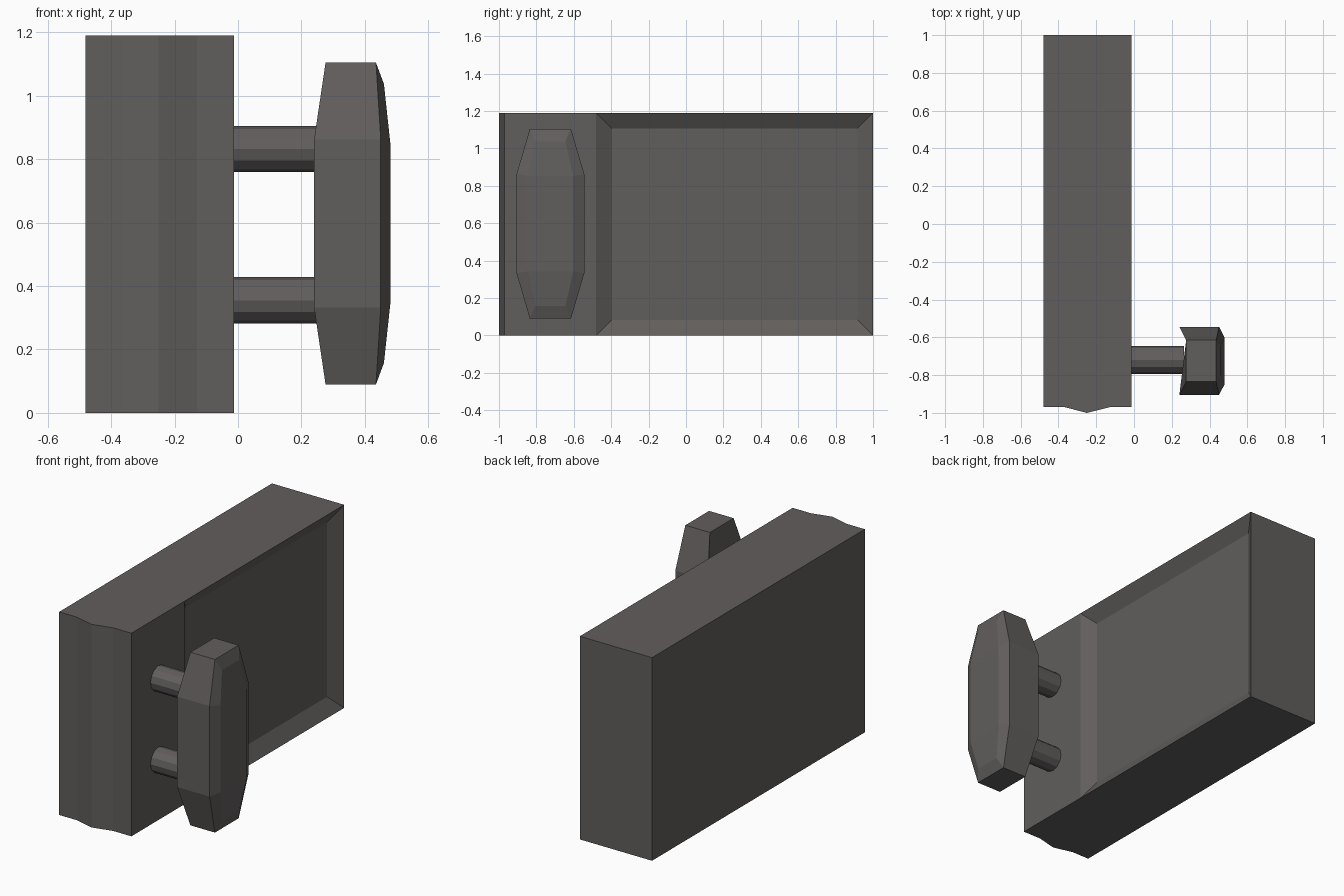
import bpy, bmesh, math
from mathutils import Matrix

if "Cube" in bpy.data.objects:
    bpy.data.objects.remove(bpy.data.objects["Cube"])

mat = bpy.data.materials.new("dark warm grey")
mat.diffuse_color = (0.12, 0.112, 0.108, 1)
mat.use_nodes = True
mat.node_tree.nodes["Principled BSDF"].inputs["Base Color"].default_value = mat.diffuse_color


def finish(bm, name):
    bmesh.ops.recalc_face_normals(bm, faces=bm.faces)
    me = bpy.data.meshes.new(name)
    bm.to_mesh(me)
    bm.free()
    me.materials.append(mat)
    ob = bpy.data.objects.new(name, me)
    bpy.context.collection.objects.link(ob)
    return ob


# body: prism with a pointed front and a recessed panel on the right side
H = 1.19
profile = [(-0.48, -0.97), (-0.365, -0.97), (-0.25, -1), (-0.13, -0.97),
           (-0.012, -0.97), (-0.012, -0.48), (-0.012, 1), (-0.48, 1)]
bm = bmesh.new()
low = [bm.verts.new((x, y, 0)) for x, y in profile]
high = [bm.verts.new((x, y, H)) for x, y in profile]
bm.faces.new(low[::-1])
bm.faces.new(high)
n = len(profile)
sides = [bm.faces.new((low[i], low[(i + 1) % n], high[(i + 1) % n], high[i])) for i in range(n)]
bm.normal_update()
bmesh.ops.inset_individual(bm, faces=[sides[5]], thickness=0.118, depth=-0.052)
finish(bm, "body")

# two round posts holding the grip
for name, z in (("upper_post", 0.832), ("lower_post", 0.355)):
    bm = bmesh.new()
    bmesh.ops.create_cone(bm, cap_ends=True, segments=12, radius1=0.073, radius2=0.073, depth=0.285,
                          matrix=Matrix.Translation((0.122, -0.72, z)) @ Matrix.Rotation(math.pi / 2, 4, 'Y'))
    finish(bm, name)

# grip: stretched octagon rings, bevelled toward the outer face
CY, CZ = -0.725, 0.597


def ring(bm, x_mid, x_end, wide, narrow, z_mid, z_end):
    pts = [(x_end, narrow, z_end), (x_end, -narrow, z_end), (x_mid, -wide, z_mid), (x_mid, -wide, -z_mid),
           (x_end, -narrow, -z_end), (x_end, narrow, -z_end), (x_mid, wide, -z_mid), (x_mid, wide, z_mid)]
    return [bm.verts.new((x, CY + y, CZ + z)) for x, y, z in pts]


bm = bmesh.new()
rings = [ring(bm, 0.24, 0.276, 0.181, 0.11, 0.265, 0.507),
         ring(bm, 0.45, 0.435, 0.181, 0.11, 0.265, 0.507),
         ring(bm, 0.48, 0.46, 0.122, 0.08, 0.255, 0.44)]
for a, b in zip(rings, rings[1:]):
    for i in range(8):
        j = (i + 1) % 8
        bm.faces.new((a[i], a[j], b[j], b[i]))
# outer face in three flat strips
f = rings[2]
for quad in ((0, 1, 2, 7), (7, 2, 3, 6), (6, 3, 4, 5)):
    bm.faces.new([f[i] for i in quad])
# inner face fans out from one corner
r = rings[0]
for i in range(1, 7):
    bm.faces.new((r[0], r[i], r[i + 1]))
finish(bm, "grip")
